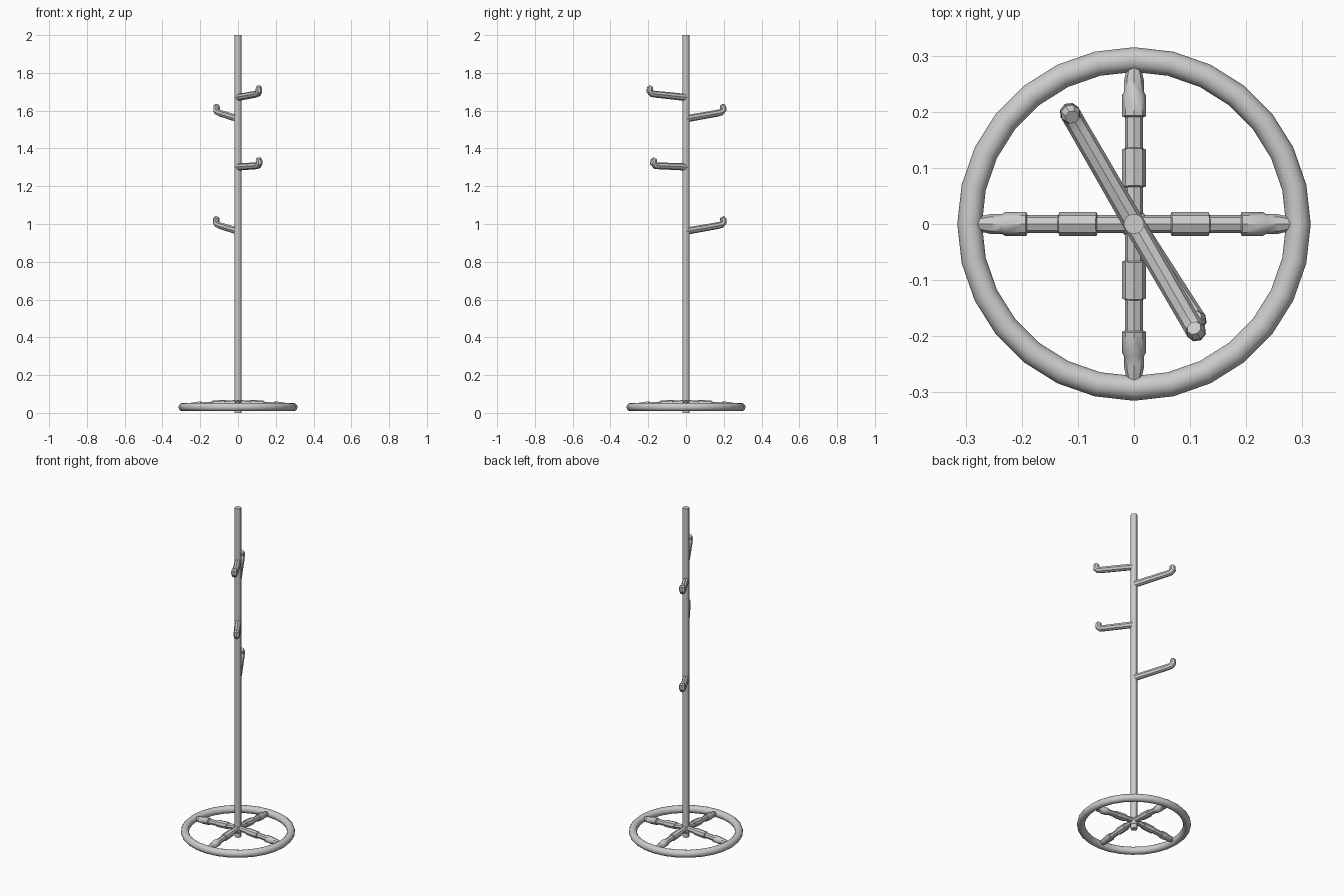
import bpy, math
from mathutils import Vector

if "Cube" in bpy.data.objects:
    bpy.data.objects.remove(bpy.data.objects["Cube"])


def finish(obj, name, angle=40):
    obj.name = name
    bpy.ops.object.select_all(action='DESELECT')
    obj.select_set(True)
    bpy.context.view_layer.objects.active = obj
    bpy.ops.object.shade_smooth_by_angle(angle=math.radians(angle))
    return obj


def tube(name, points):
    """Sweep a round section along (x, y, z, radius) points, capped, as a mesh."""
    cu = bpy.data.curves.new(name, 'CURVE')
    cu.dimensions = '3D'
    cu.bevel_depth = 1.0
    cu.bevel_resolution = 2
    cu.use_fill_caps = True
    sp = cu.splines.new('POLY')
    sp.points.add(len(points) - 1)
    for p, (x, y, z, r) in zip(sp.points, points):
        p.co = (x, y, z, 1)
        p.radius = r
    ob = bpy.data.objects.new(name, cu)
    bpy.context.collection.objects.link(ob)
    bpy.ops.object.select_all(action='DESELECT')
    ob.select_set(True)
    bpy.context.view_layer.objects.active = ob
    bpy.ops.object.convert(target='MESH')
    return finish(bpy.context.object, name)


# Upright pole
bpy.ops.mesh.primitive_cylinder_add(vertices=14, radius=0.018, depth=2, location=(0, 0, 1))
finish(bpy.context.object, "pole")

# Base ring
bpy.ops.mesh.primitive_torus_add(major_segments=28, minor_segments=12,
                                 major_radius=0.293, minor_radius=0.022, location=(0, 0, 0.031))
finish(bpy.context.object, "base_ring", 60)

# Hub where the spokes meet the pole
bpy.ops.mesh.primitive_uv_sphere_add(segments=14, ring_count=8, radius=0.026, location=(0, 0, 0.046))
finish(bpy.context.object, "base_hub")

# Four sloping spokes, each with two thicker stretches
profile = [(0, .016), (.065, .016), (.067, .021), (.133, .021), (.135, .016),
           (.190, .016), (.192, .021), (.230, .021), (.235, .018), (.255, .018), (.280, .012)]
for i in range(4):
    a = i * math.pi / 2
    tube(f"base_spoke_{i + 1}",
         [(r * math.cos(a), r * math.sin(a), 0.053 - 0.07 * r, w) for r, w in profile])

# Coat hooks: heading in degrees, reach, height at pole, rise of the arm
hooks = [(-60, .222, 1.670, .020), (120, .228, 1.557, .035),
         (-57, .206, 1.302, .007), (120, .230, .962, .035)]
for i, (deg, reach, z, rise) in enumerate(hooks):
    c, s = math.cos(math.radians(deg)), math.sin(math.radians(deg))
    path = [(0, 0, .019), (reach - .035, rise * .85, .018), (reach - .012, rise, .018),
            (reach, rise + .012, .018), (reach - .002, rise + .028, .018),
            (reach - .008, rise + .038, .013)]
    tube(f"coat_hook_{i + 1}", [(r * c, r * s, z + h, w) for r, h, w in path])
